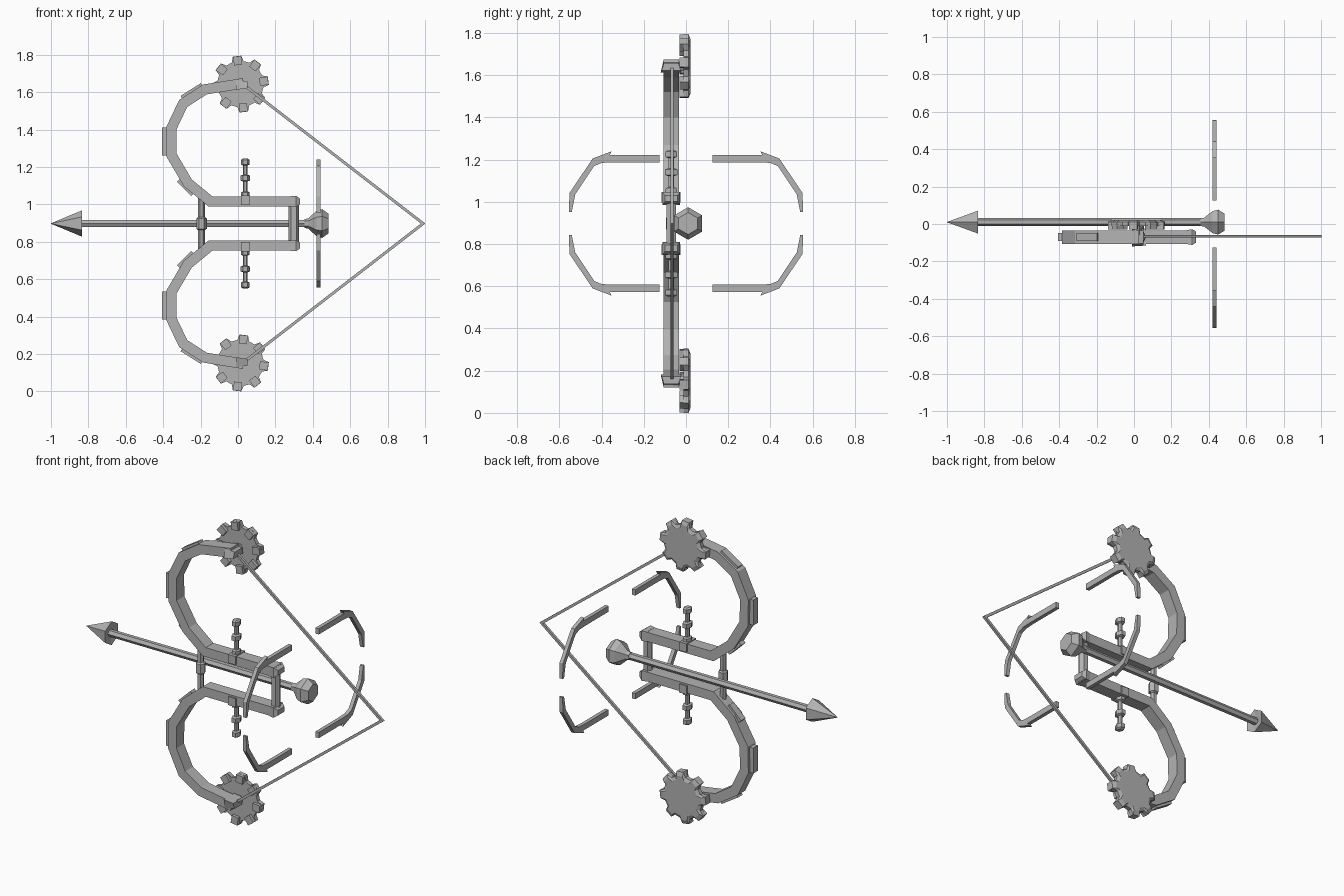
import bpy, bmesh, math
from mathutils import Matrix, Vector

if "Cube" in bpy.data.objects:
    bpy.data.objects.remove(bpy.data.objects["Cube"])

ZC = 0.8975      # height of the symmetry plane; parts are built relative to it
YB = -0.07       # depth of the bow plane

grey = bpy.data.materials.new("plain grey")
grey.diffuse_color = (0.45, 0.45, 0.45, 1)
grey.use_nodes = True
grey.node_tree.nodes["Principled BSDF"].inputs["Base Color"].default_value = grey.diffuse_color


def finish(name, bm, mirror=""):
    bmesh.ops.recalc_face_normals(bm, faces=bm.faces)
    me = bpy.data.meshes.new(name)
    bm.to_mesh(me)
    bm.free()
    me.materials.append(grey)
    ob = bpy.data.objects.new(name, me)
    ob.location.z = ZC
    bpy.context.collection.objects.link(ob)
    if mirror:
        m = ob.modifiers.new("mirror", 'MIRROR')
        m.use_axis = ('X' in mirror, 'Y' in mirror, 'Z' in mirror)
        m.use_clip = False
        m.use_mirror_merge = False
    return ob


def loft(bm, rings):
    rs = [[bm.verts.new(p) for p in r] for r in rings]
    n = len(rs[0])
    for a, b in zip(rs, rs[1:]):
        for i in range(n):
            j = (i + 1) % n
            bm.faces.new((a[i], a[j], b[j], b[i]))
    bm.faces.new(rs[0])
    bm.faces.new(rs[-1])


def sweep(bm, path, width, y0, y1):
    """Rectangular bar along an (x, z) path with mitred corners."""
    pts = [Vector(p) for p in path]
    rings = []
    for i, p in enumerate(pts):
        d1 = (pts[i] - pts[i - 1]).normalized() if i else None
        d2 = (pts[i + 1] - pts[i]).normalized() if i < len(pts) - 1 else None
        d1, d2 = d1 or d2, d2 or d1
        n1, n2 = Vector((-d1.y, d1.x)), Vector((-d2.y, d2.x))
        n = (n1 + n2).normalized()
        n = n * (width / 2 / n.dot(n1))
        a, b = p + n, p - n
        rings.append([(a.x, y0, a.y), (b.x, y0, b.y), (b.x, y1, b.y), (a.x, y1, a.y)])
    loft(bm, rings)


def lathe(bm, profile, sides, place, sx=1.0, sy=1.0, turn=0.0):
    """Rings of (position, radius) on axis 'place(u, v, t)'."""
    rings = []
    for t, r in profile:
        rings.append([place(r * sx * math.cos(turn + k * math.tau / sides),
                            r * sy * math.sin(turn + k * math.tau / sides), t)
                      for k in range(sides)])
    loft(bm, rings)


def box(bm, x0, x1, y0, y1, z0, z1):
    loft(bm, [[(x0, y0, z), (x1, y0, z), (x1, y1, z), (x0, y1, z)] for z in (z0, z1)])


# bow limbs
limb = [(0.315, 0.118), (-0.147, 0.118), (-0.268, 0.217), (-0.355, 0.365), (-0.357, 0.508),
        (-0.293, 0.642), (-0.177, 0.717), (0.03, 0.750)]
bm = bmesh.new()
sweep(bm, limb, 0.055, YB - 0.036, YB + 0.036)
finish("bow_limb", bm, "Z")

# raised plates on the outside of each limb
bm = bmesh.new()
for a, b in (((-0.315, 0.235), (-0.238, 0.16)), ((-0.39, 0.363), (-0.39, 0.513)),
             ((-0.298, 0.668), (-0.19, 0.736))):
    sweep(bm, [a, b], 0.034, YB - 0.021, YB + 0.021)
finish("limb_plate", bm, "Z")

# caps at the limb tips
bm = bmesh.new()
loft(bm, [[(x, YB - h, 0.742 - v), (x, YB + h, 0.742 - v), (x, YB + h * .75, 0.742 + v), (x, YB - h * .75, 0.742 + v)]
          for x, h, v in ((-0.01, 0.05, 0.027), (0.05, 0.046, 0.018))])
finish("tip_cap", bm, "Z")

# collars at the inner ends of the limbs
bm = bmesh.new()
loft(bm, [[(x, YB - h, 0.118 - v), (x, YB + h, 0.118 - v), (x, YB + h, 0.118 + v), (x, YB - h, 0.118 + v)]
          for x, h, v in ((0.28, 0.037, 0.0285), (0.31, 0.042, 0.03), (0.332, 0.03, 0.015))])
finish("limb_end", bm, "Z")


def upright(x):
    return lambda u, v, t: (x + u, YB + v, t)


# grip between the limbs
bm = bmesh.new()
lathe(bm, [(-0.118, 0.027), (0.118, 0.027)], 6, upright(0.298))
finish("grip", bm)

# front post with collar, feet flare into the limbs
bm = bmesh.new()
lathe(bm, [(-0.14, 0.018), (-0.035, 0.018), (-0.028, 0.028), (0.028, 0.028),
           (0.035, 0.018), (0.14, 0.018)], 6, upright(-0.195))
finish("front_post", bm)

# turned pegs on the limbs
bm = bmesh.new()
box(bm, 0.015, 0.063, YB - 0.045, YB + 0.045, 0.10, 0.15)
peg = [(0.14, 0.024), (0.167, 0.022), (0.172, 0.012), (0.225, 0.012), (0.23, 0.025), (0.256, 0.025),
       (0.261, 0.012), (0.31, 0.012), (0.315, 0.023), (0.34, 0.023), (0.347, 0.014)]
lathe(bm, peg, 6, upright(0.039), 1.0, 1.35)
finish("peg", bm, "Z")

# toothed wheels: rear plate plus raised teeth at the front
GX, GZ, TEETH, PHASE = 0.013, 0.7455, 8, math.radians(97)


def polar(r, a, y):
    return (GX + r * math.cos(a), y, GZ + r * math.sin(a))


bm = bmesh.new()
outline = []
for k in range(TEETH):
    a = PHASE + k * math.tau / TEETH
    outline += [(0.124, a - 0.26), (0.152, a - 0.15), (0.152, a + 0.15), (0.124, a + 0.26)]
loft(bm, [[polar(r * s, a, y) for r, a in outline]
          for s, y in ((1.0, -0.012), (1.0, 0.012), (0.85, 0.021))])
for k in range(TEETH):
    a = PHASE + k * math.tau / TEETH
    loft(bm, [[polar(r, a + d, y) for r, d in ((0.105, -0.2), (0.151, -0.15), (0.151, 0.15), (0.105, 0.2))]
              for y in (-0.01, -0.03)])
finish("toothed_wheel", bm, "Z")

# axles joining limb tips to the wheels
bm = bmesh.new()
lathe(bm, [(-0.06, 0.025), (0.0, 0.025)], 6, lambda u, v, t: (0.015 + u, t, 0.745 + v))
finish("wheel_axle", bm, "Z")

# drawn string
bm = bmesh.new()
sweep(bm, [(0.03, 0.742), (0.99, 0.0), (0.03, -0.742)], 0.015, YB - 0.003, YB + 0.011)
finish("string", bm)


def along_x(u, v, t):
    return (t, 0.01 + u, v)


# arrow
bm = bmesh.new()
lathe(bm, [(-0.85, 0.021), (0.38, 0.021)], 6, along_x)
finish("arrow_shaft", bm)
bm = bmesh.new()
lathe(bm, [(-1.0, 0.001), (-0.835, 0.07), (-0.845, 0.02)], 6, along_x, turn=math.pi / 6)
finish("arrow_head", bm)
bm = bmesh.new()
lathe(bm, [(0.355, 0.024), (0.375, 0.027), (0.42, 0.068), (0.45, 0.077), (0.485, 0.052)], 6, along_x,
      turn=math.pi / 6)
finish("arrow_nock", bm)

# four floating sight bars with barbs, in the plane behind the grip
bm = bmesh.new()
shape = [(0.125, 0.29), (0.345, 0.29), (0.40, 0.287), (0.435, 0.272), (0.525, 0.137), (0.541, 0.055),
         (0.555, 0.055), (0.552, 0.145), (0.442, 0.308), (0.352, 0.342), (0.362, 0.324), (0.125, 0.324)]
loft(bm, [[(x, y, z) for y, z in shape] for x in (0.42, 0.442)])
finish("sight_bar", bm, "YZ")
